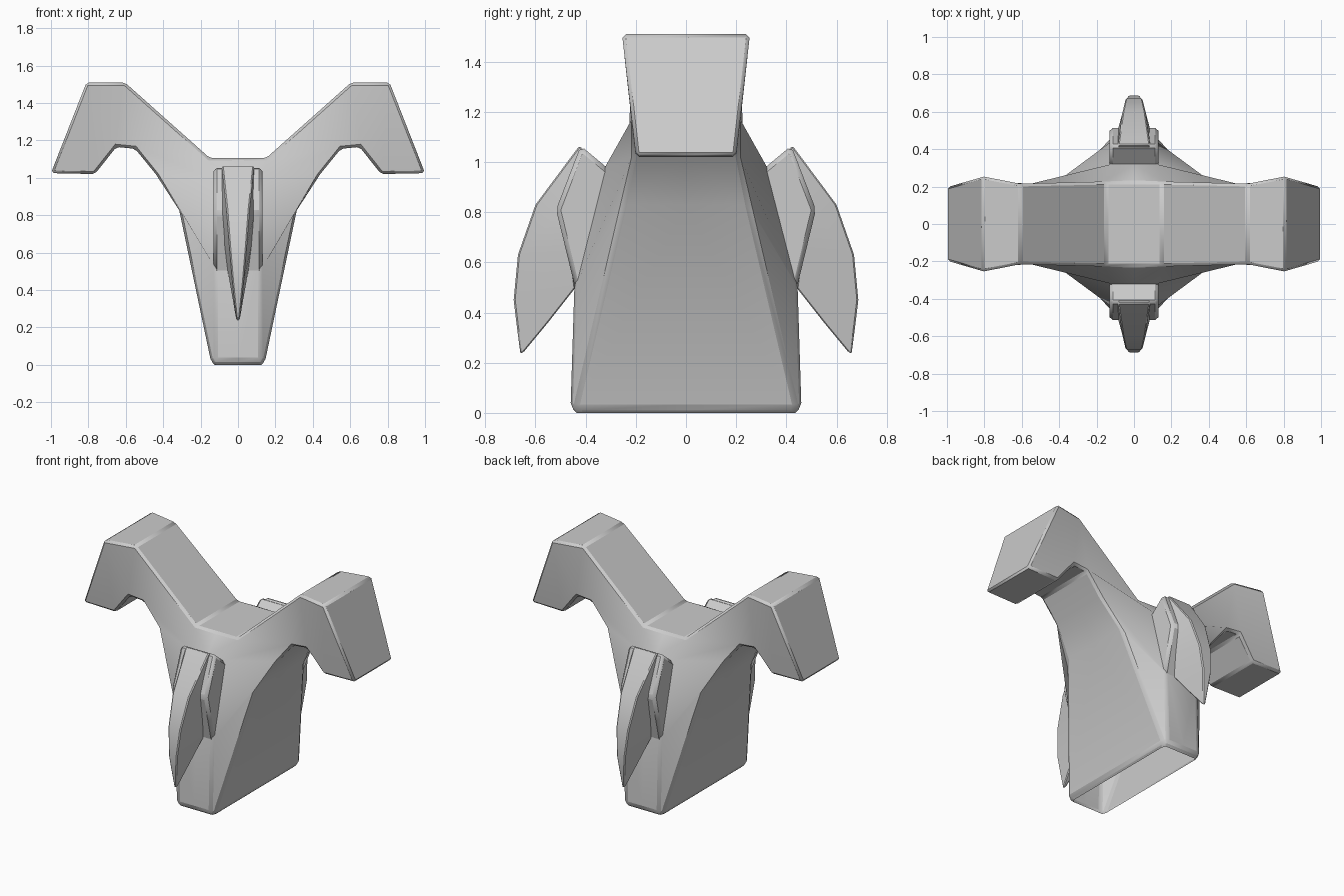
import bpy, bmesh, math

if "Cube" in bpy.data.objects:
    bpy.data.objects.remove(bpy.data.objects["Cube"])


def finish(bm, name, bevel):
    me = bpy.data.meshes.new(name)
    bm.to_mesh(me)
    bm.free()
    ob = bpy.data.objects.new(name, me)
    bpy.context.collection.objects.link(ob)
    b = ob.modifiers.new("Bevel", 'BEVEL')
    b.width = bevel
    b.segments = 1
    b.limit_method = 'ANGLE'
    b.angle_limit = math.radians(32)
    bpy.ops.object.select_all(action='DESELECT')
    ob.select_set(True)
    bpy.context.view_layer.objects.active = ob
    bpy.ops.object.shade_smooth_by_angle(angle=math.radians(28))
    return ob


# Body: half outline (x, half depth, z), from top centre round the arm to the foot
A = [(0, .225, 1.105), (.15, .225, 1.105), (.605, .215, 1.51), (.81, .255, 1.51),
     (1.0, .2, 1.025), (.765, .2, 1.02), (.65, .217, 1.165), (.55, .217, 1.155),
     (.44, .212, 1.02), (.315, .25, .83), (.145, .44, .02), (.125, .425, 0)]
# Raised centre column on the front and back, foot to top
C = [(.115, .435, 0), (.12, .46, .025), (.12, .445, .5), (.12, .32, .985)]

bm = bmesh.new()
bottom_z = 1e-4


def quad(pts, sx, sy):
    bm.faces.new([bm.verts.new((sx * x, sy * y, z)) for x, y, z in pts])


def mid(p):
    return (0, p[1], p[2])


def axis(p):
    return (p[0], 0, p[2])


for sx in (1, -1):
    for sy in (1, -1):
        # centre column
        col = C + [A[1]]
        for p, q in zip(col, col[1:]):
            quad([mid(p), p, q, mid(q)], sx, sy)
        # cheeks and arm faces
        for f in ([C[0], A[11], A[10], C[1]], [C[1], A[10], A[9], C[2]],
                  [C[2], A[9], A[8], C[3]], [C[3], A[8], A[7], A[1]],
                  [A[1], A[7], A[2]], [A[2], A[7], A[6]], [A[2], A[6], A[3]],
                  [A[3], A[6], A[5], A[4]]):
            quad(f, sx, sy)
        # rim all round the outline
        for p, q in zip(A, A[1:]):
            quad([axis(p), p, q, axis(q)], sx, sy)
        # temporary base
        quad([(0, 0, 0), axis(A[11]), A[11], C[0], mid(C[0])], sx, sy)
bmesh.ops.remove_doubles(bm, verts=bm.verts[:], dist=.001)
bmesh.ops.recalc_face_normals(bm, faces=bm.faces[:])
# the underside is open
base = [f for f in bm.faces if all(v.co.z < bottom_z for v in f.verts)]
bmesh.ops.delete(bm, geom=base, context='FACES')
finish(bm, "body", .02)

# Fin stations: inner y, z, half width, outer y, z, half width
FIN = [(.36, 1.0, .1, .425, 1.065, .085), (.49, .81, .09, .60, .83, .06),
       (.46, .65, .075, .67, .63, .045), (.44, .5, .055, .687, .45, .03),
       (.55, .36, .03, .675, .35, .02), (.645, .245, .01, .66, .235, .008)]
SOCKET = [(.30, .965), (.42, 1.065), (.518, .81), (.435, .47), (.33, .6)]

for sy, side in ((-1, "front"), (1, "back")):
    # Curved fin
    bm = bmesh.new()
    rings = [[bm.verts.new((s * w, sy * y, z)) for s, y, z, w in
              ((-1, a, b, c), (1, a, b, c), (1, d, e, f), (-1, d, e, f))]
             for a, b, c, d, e, f in FIN]
    for r, t in zip(rings, rings[1:]):
        for i in range(4):
            j = (i + 1) % 4
            bm.faces.new((r[i], r[j], t[j], t[i]))
    bm.faces.new(rings[0])
    bm.faces.new(rings[-1])
    bmesh.ops.recalc_face_normals(bm, faces=bm.faces[:])
    finish(bm, side + "_fin", .006)

    # Socket plate holding the fin
    bm = bmesh.new()
    L, R = ([bm.verts.new((s * .13, sy * y, z)) for y, z in SOCKET] for s in (-1, 1))
    bm.faces.new(L)
    bm.faces.new(R)
    for i in range(len(L)):
        j = (i + 1) % len(L)
        bm.faces.new((L[i], L[j], R[j], R[i]))
    bmesh.ops.recalc_face_normals(bm, faces=bm.faces[:])
    finish(bm, side + "_fin_socket", .018)
